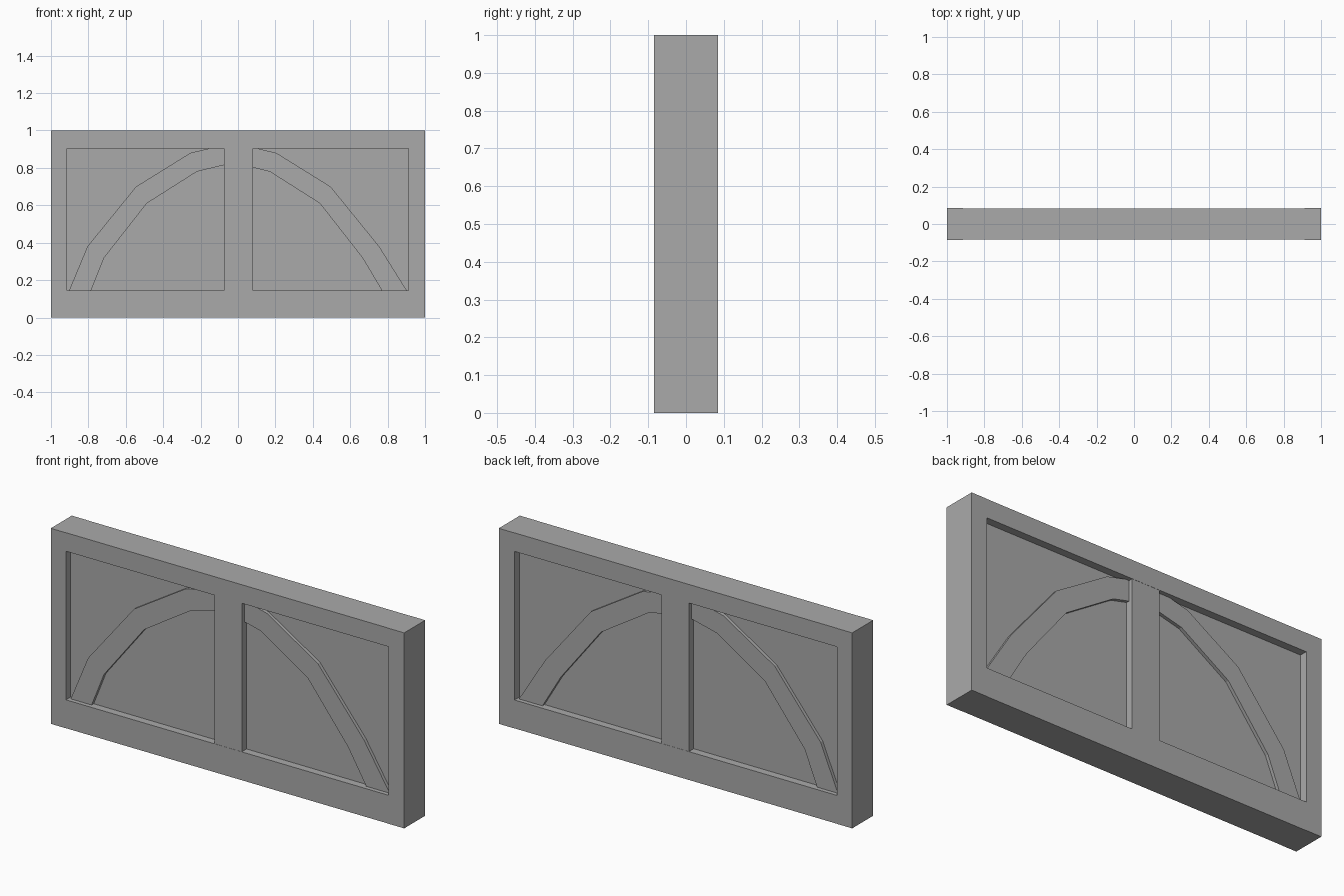
import bpy
import bmesh

cube = bpy.data.objects.get("Cube")
if cube:
    bpy.data.objects.remove(cube, do_unlink=True)

# One plain grey finish
grey = bpy.data.materials.new("plain grey")
grey.use_nodes = True
colour = (0.4, 0.4, 0.4, 1)
grey.diffuse_color = colour
grey.node_tree.nodes["Principled BSDF"].inputs["Base Color"].default_value = colour


def extrude_profile(name, points, half_depth):
    """Solid from an x-z outline, centred on y = 0."""
    bm = bmesh.new()
    face = bm.faces.new([bm.verts.new((x, -half_depth, z)) for x, z in points])
    out = bmesh.ops.extrude_face_region(bm, geom=[face])
    for v in out["geom"]:
        if isinstance(v, bmesh.types.BMVert):
            v.co.y = half_depth
    bmesh.ops.recalc_face_normals(bm, faces=bm.faces)
    mesh = bpy.data.meshes.new(name)
    bm.to_mesh(mesh)
    bm.free()
    mesh.materials.append(grey)
    obj = bpy.data.objects.new(name, mesh)
    bpy.context.collection.objects.link(obj)
    return obj


def board(name, x0, x1, z0, z1, half_depth):
    return extrude_profile(name, [(x0, z0), (x1, z0), (x1, z1), (x0, z1)], half_depth)


# Outer frame
POST, RAIL = 0.085, 0.084
board("right_post", -1, -0.915, 0, 1, POST)
board("left_post", 0.912, 1, 0, 1, POST)
board("bottom_rail", -0.915, 0.912, 0, 0.145, RAIL)
board("top_rail", -0.915, 0.912, 0.905, 1, RAIL)

# Centre post and recessed infill
board("centre_post", -0.075, 0.08, 0.14, 0.91, 0.083)
board("infill_panel", -0.93, 0.93, 0.13, 0.92, 0.045)

# Curved brace: faceted arch band whose feet and crown are let into the rails
CENTRE = -0.025


def arc(left_foot, right_foot, steps, crown):
    left = [(CENTRE - w, z) for w, z in steps]
    right = [(CENTRE + w, z) for w, z in reversed(steps)]
    return [left_foot] + left + [(CENTRE, crown)] + right + [right_foot]


outer = arc((-0.905, 0.14), (0.905, 0.14),
            [(0.78, 0.38), (0.52, 0.70), (0.23, 0.88)], 0.935)
inner = arc((-0.787, 0.14), (0.772, 0.14),
            [(0.69, 0.32), (0.463, 0.61), (0.195, 0.78)], 0.827)
extrude_profile("arched_brace", outer + inner[::-1], 0.062)
